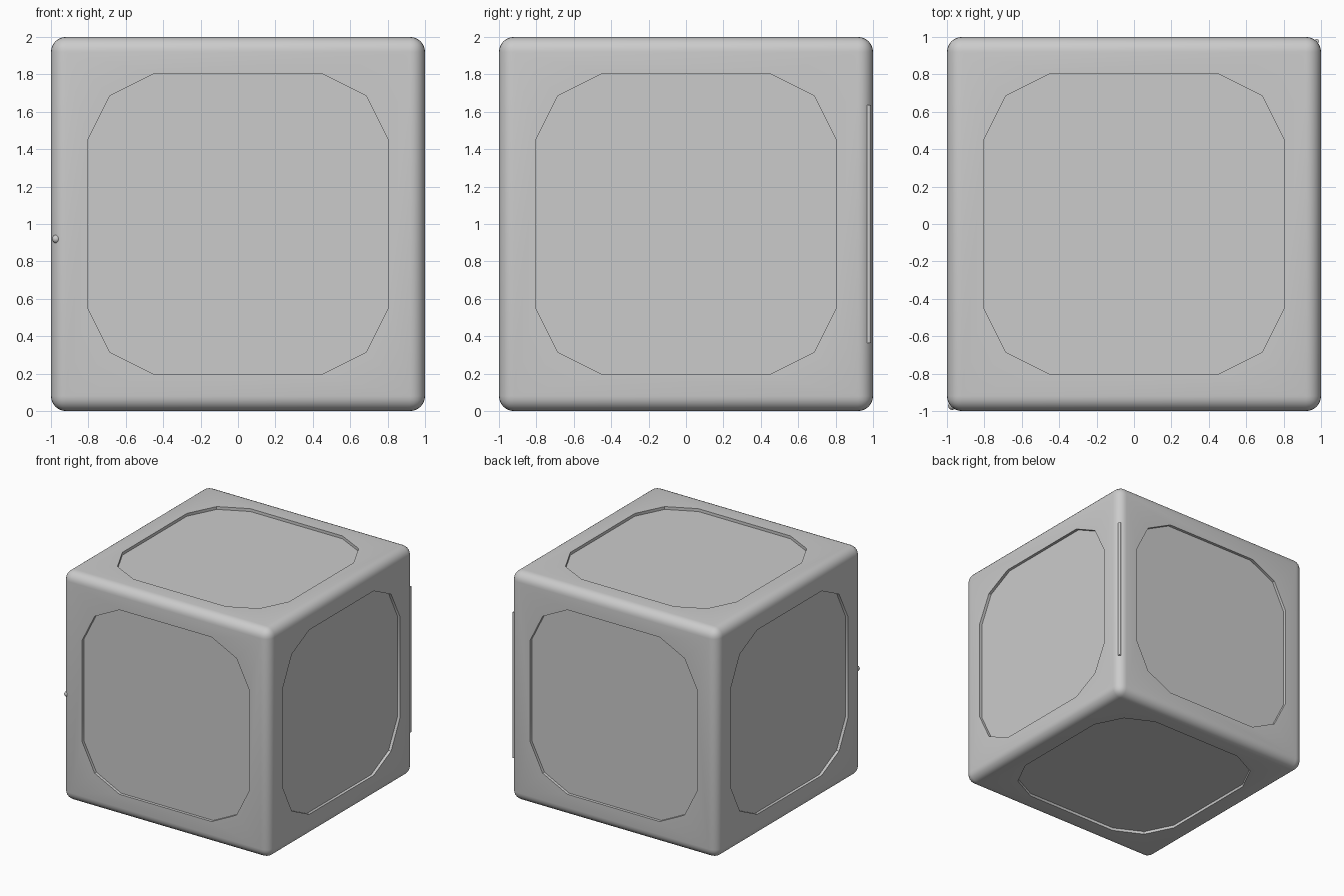
import bpy, math
from mathutils import Matrix, Vector

if "Cube" in bpy.data.objects:
    bpy.data.objects.remove(bpy.data.objects["Cube"])

CENTRE = Vector((0, 0, 1))
DEPTH = 0.025          # panel recess
CORNER = 0.977         # where the rounded vertical edge peaks


def apply_modifiers(obj):
    bpy.context.view_layer.objects.active = obj
    for m in list(obj.modifiers):
        bpy.ops.object.modifier_apply(modifier=m.name)


def smooth(obj):
    bpy.ops.object.select_all(action='DESELECT')
    obj.select_set(True)
    bpy.context.view_layer.objects.active = obj
    bpy.ops.object.shade_smooth_by_angle(angle=math.radians(35))


# Rounded cube body
bpy.ops.mesh.primitive_cube_add(size=2, location=CENTRE)
body = bpy.context.object
body.name = "box_body"
bevel = body.modifiers.new("round_edges", 'BEVEL')
bevel.width = 0.08
bevel.segments = 6
apply_modifiers(body)

# Twelve-sided panel outline, built one quarter at a time
quarter = [(0.805, 0.445), (0.685, 0.685), (0.445, 0.805)]
outline = []
for k in range(4):
    rot = Matrix.Rotation(k * math.pi / 2, 2)
    outline += [rot @ Vector(p) for p in quarter]
n = len(outline)
verts = [(p.x, p.y, z) for z in (1 - DEPTH, 1.1) for p in outline]
faces = [tuple(reversed(range(n))), tuple(range(n, 2 * n))]
faces += [(i, (i + 1) % n, n + (i + 1) % n, n + i) for i in range(n)]
cutter_mesh = bpy.data.meshes.new("panel_cutter")
cutter_mesh.from_pydata(verts, [], faces)

# Recess the panel into all six sides
turns = [Matrix.Rotation(a * math.pi / 2, 4, 'X') for a in range(4)]
turns += [Matrix.Rotation(s * math.pi / 2, 4, 'Y') for s in (1, -1)]
cutters = []
for t in turns:
    cutter = bpy.data.objects.new("panel_cutter", cutter_mesh)
    bpy.context.collection.objects.link(cutter)
    cutter.matrix_world = Matrix.Translation(CENTRE) @ t
    cutter.hide_render = True
    cutters.append(cutter)
    cut = body.modifiers.new("recess", 'BOOLEAN')
    cut.operation = 'DIFFERENCE'
    cut.solver = 'EXACT'
    cut.object = cutter
bpy.context.view_layer.update()
apply_modifiers(body)
for cutter in cutters:
    bpy.data.objects.remove(cutter)
smooth(body)

# Thin hinge rod along the back right edge
bpy.ops.mesh.primitive_cylinder_add(vertices=16, radius=0.012, depth=1.27,
                                    location=(CORNER, CORNER, 1.0))
hinge = bpy.context.object
hinge.name = "hinge_rod"
smooth(hinge)

# Small latch button on the front left edge
bpy.ops.mesh.primitive_uv_sphere_add(segments=16, ring_count=8, radius=0.022,
                                     location=(-CORNER + 0.005, -CORNER + 0.005, 0.92))
latch = bpy.context.object
latch.name = "latch_button"
smooth(latch)
